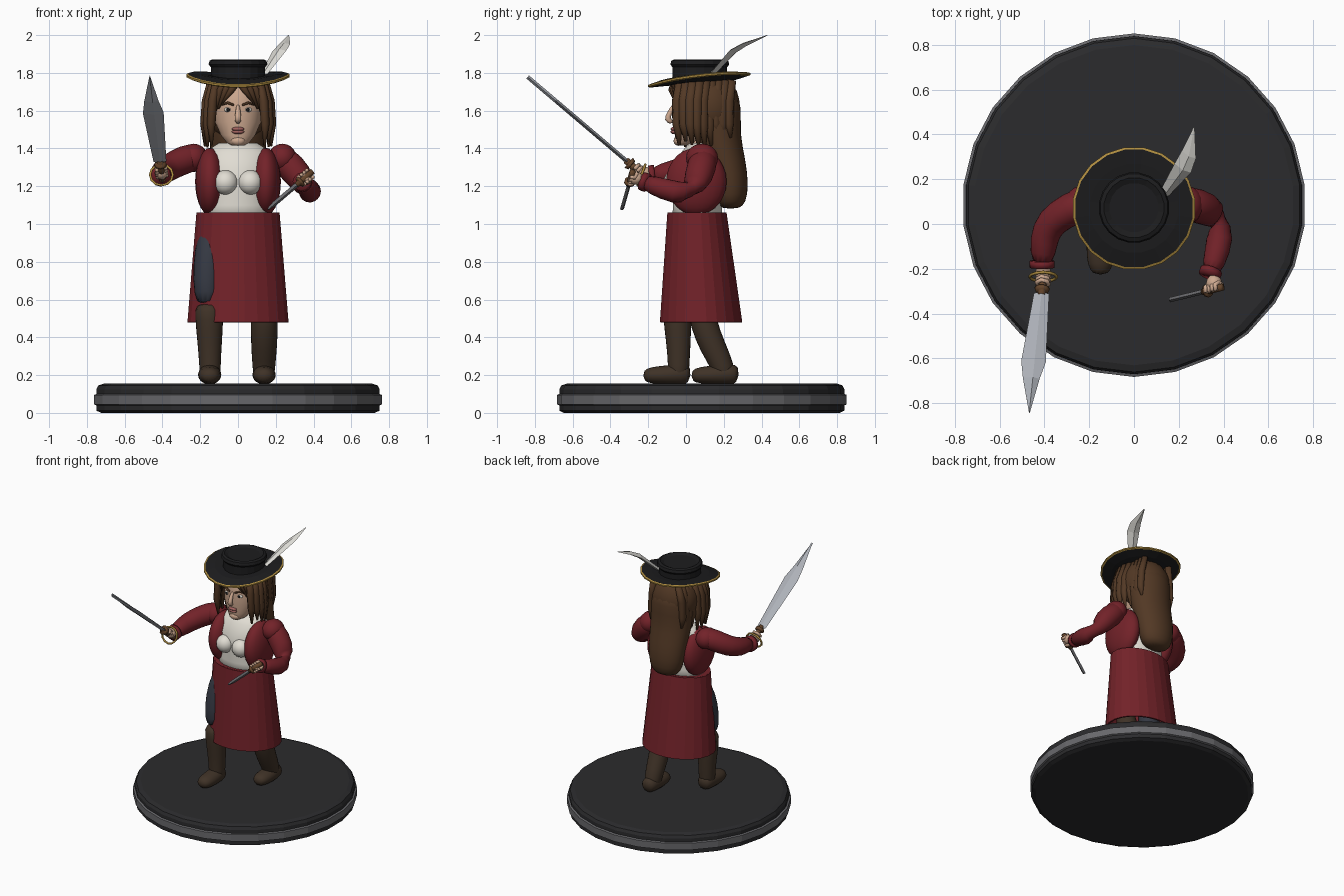
import bpy, bmesh, random
from math import sin, cos, pi, radians
from mathutils import Vector, Matrix

if "Cube" in bpy.data.objects:
    bpy.data.objects.remove(bpy.data.objects["Cube"])

random.seed(4)
MATS = {}
COL = dict(red=(.17, .016, .022), white=(.75, .72, .65), skin=(.62, .40, .28), hair=(.085, .04, .018),
           boot=(.05, .032, .02), blue=(.035, .04, .055), black=(.012, .012, .013), dark=(.024, .024, .026),
           gold=(.42, .26, .05), wood=(.13, .06, .025), steel=(.42, .44, .48), grey=(.14, .14, .15),
           lip=(.35, .12, .11), feather=(.72, .71, .67))


def finish(name, bm, mat, smooth=True, sub=0):
    bmesh.ops.recalc_face_normals(bm, faces=bm.faces[:])
    me = bpy.data.meshes.new(name)
    bm.to_mesh(me)
    bm.free()
    ob = bpy.data.objects.new(name, me)
    bpy.context.collection.objects.link(ob)
    if mat not in MATS:
        MATS[mat] = bpy.data.materials.new(mat)
        MATS[mat].diffuse_color = (*COL[mat], 1)
    me.materials.append(MATS[mat])
    for p in me.polygons:
        p.use_smooth = smooth
    if sub:
        ob.modifiers.new("soft", "SUBSURF").levels = sub
        ob.modifiers["soft"].render_levels = sub
    return ob


def skin_rings(bm, rings, cap=True, loop=False):
    vs = [[bm.verts.new(p) for p in r] for r in rings]
    n = len(vs[0])
    pairs = list(zip(vs, vs[1:])) + ([(vs[-1], vs[0])] if loop else [])
    for a, b in pairs:
        for i in range(n):
            bm.faces.new((a[i], a[(i + 1) % n], b[(i + 1) % n], b[i]))
    if cap and not loop:
        bm.faces.new(vs[0])
        bm.faces.new(vs[-1])


def tube(name, path, radii, mat, n=12, ref=(1, 0, 0), smooth=True, sub=1, loop=False):
    """Sweep an ellipse (radius or (ru, rv)) along a path."""
    P = [Vector(p) for p in path]
    rings = []
    for i, p in enumerate(P):
        if loop:
            t = P[(i + 1) % len(P)] - P[i - 1]
        else:
            t = P[min(i + 1, len(P) - 1)] - P[max(i - 1, 0)]
        t.normalize()
        u = Vector(ref)
        u = (u - t * u.dot(t)).normalized()
        v = t.cross(u)
        r = radii[i] if isinstance(radii, list) else radii
        ru, rv = r if isinstance(r, tuple) else (r, r)
        rings.append([p + u * ru * cos(2 * pi * k / n) + v * rv * sin(2 * pi * k / n) for k in range(n)])
    bm = bmesh.new()
    skin_rings(bm, rings, loop=loop)
    return finish(name, bm, mat, smooth, sub)


def loft(name, rows, mat, n=24, smooth=False, cap=True, sub=0):
    """Stack of horizontal ellipses: (z, rx, ry, cy)."""
    bm = bmesh.new()
    skin_rings(bm, [[(rx * cos(2 * pi * (k + .5) / n), cy + ry * sin(2 * pi * (k + .5) / n), z)
                     for k in range(n)] for z, rx, ry, cy in rows], cap)
    return finish(name, bm, mat, smooth, sub)


def ball(name, c, r, mat, n=16, m=10):
    bm = bmesh.new()
    bmesh.ops.create_uvsphere(bm, u_segments=n, v_segments=m, radius=1,
                              matrix=Matrix.Translation(c) @ Matrix.Diagonal((*r, 1)))
    return finish(name, bm, mat)


# Round plinth with grey band
CY = .084
loft("plinth", [(0, .73, .73, CY), (.012, .755, .755, CY), (.125, .755, .755, CY),
                (.145, .745, .745, CY), (.155, .715, .715, CY)], "dark", 26)
loft("plinth_band", [(.04, .755, .755, CY), (.045, .767, .767, CY), (.095, .767, .767, CY),
                     (.10, .755, .755, CY)], "grey", 26)

# Legs: trousers, boots and feet
tube("front_trouser", [(-.12, .04, 1.0), (-.155, -.005, .85), (-.165, -.035, .7), (-.16, -.05, .56)],
     [.075, .082, .078, .065], "blue")
tube("rear_trouser", [(.11, .07, 1.0), (.13, .07, .8), (.14, .075, .55)], [.08, .08, .065], "blue")
tube("front_boot", [(-.155, -.05, .59), (-.152, -.046, .5), (-.15, -.04, .38), (-.148, -.038, .25),
                    (-.148, -.042, .155)], [.076, .078, .068, .058, .058], "boot")
tube("rear_boot", [(.14, .075, .59), (.14, .09, .48), (.138, .14, .35), (.137, .2, .24), (.137, .21, .155)],
     [.072, .075, .072, .062, .055], "boot")
for name, x, y in (("front_foot", -.15, -.1), ("rear_foot", .138, .155)):
    tube(name, [(x, y + .125, .2), (x, y + .08, .208), (x, y, .2), (x, y - .08, .2), (x, y - .128, .195)],
         [(.045, .045), (.06, .06), (.066, .052), (.062, .047), (.035, .03)], "boot")

# Long faceted skirt, open below
sk = loft("skirt", [(.48, .27, .22, .08), (1.06, .222, .158, .058)], "red", 24, cap=False)
sol = sk.modifiers.new("cloth", "SOLIDIFY")
sol.thickness = .01
loft("skirt_top", [(1.045, .215, .15, .058), (1.06, .215, .15, .058)], "red", 24)

# Shirt, bust and collar
loft("shirt", [(1.02, .19, .135, .06), (1.1, .17, .13, .06), (1.2, .17, .14, .06), (1.3, .185, .135, .065),
               (1.38, .18, .105, .08), (1.43, .1, .075, .09)], "white", 20, True)
for s in (-1, 1):
    ball("bust", (s * .065, -.055, 1.22), (.065, .065, .065), "white")
    ball("jacket_side", (s * .148, .055, 1.225), (.079, .16, .178), "red", 20, 14)
    ball("shoulder_puff", (s * .235, .085, 1.35), (.075, .085, .075), "red")
tube("neck", [(0, .085, 1.36), (0, .075, 1.5)], [.062, .055], "skin", sub=0)

# Sleeves and cuffs
Z = (0, 0, 1)
tube("sword_sleeve", [(-.2, .1, 1.36), (-.28, .07, 1.345), (-.375, .01, 1.295), (-.405, -.07, 1.27),
                      (-.41, -.19, 1.255)], [.075, .08, .074, .068, .05], "red", ref=Z)
tube("dagger_sleeve", [(.2, .1, 1.37), (.28, .085, 1.31), (.36, .05, 1.2), (.39, -.01, 1.155),
                       (.375, -.12, 1.185), (.338, -.23, 1.225)],
     [.075, .082, .076, .07, .06, .045], "red", ref=(0, 1, .6))
tube("sword_cuff", [(-.41, -.165, 1.257), (-.41, -.195, 1.254)], .056, "red", ref=Z, sub=0)
tube("dagger_cuff", [(.346, -.205, 1.217), (.336, -.232, 1.227)], .05, "red", ref=Z, sub=0)

# Sword: blade outline, grip and hand ring
D = Vector((-.055, -.53, .45)).normalized()
W = Vector((1, -.06, .05))
W = (W - D * W.dot(D)).normalized()
B = Vector((-.412, -.31, 1.33))


def blade(name, base, d, w, prof, mat, th):
    nrm = d.cross(w).normalized() * th
    bm = bmesh.new()
    skin_rings(bm, [[base + d * t + w * a, base + d * t + nrm, base + d * t + w * b, base + d * t - nrm]
                    for t, a, b in prof])
    return finish(name, bm, mat, False)


blade("sword_blade", B, D, W, [(0, -.035, .033), (.4, -.06, .05), (.5, -.045, .03), (.695, -.003, .003)], "steel", .011)
tube("sword_grip", [B + D * .01, B - D * .15], .018, "wood", 8, ref=Z, sub=0)
tube("sword_guard", [B - D * .01, B - D * .03], [(.035, .028), (.028, .035)], "wood", 8, ref=Z, sub=0)
H = B - D * .085
tube("hand_ring", [(H.x + .06 * cos(a), H.y + .01 + .02 * sin(a), H.z - .015 + .055 * sin(a))
                   for a in [2 * pi * k / 12 for k in range(12)]], .007, "gold", 6, ref=(0, 1, 0), sub=0, loop=True)

# Dagger
G = Vector((.32, -.3, 1.215))
E = Vector((-.165, -.04, -.14)).normalized()
blade("dagger_blade", G, E, E.cross(Vector((0, 1, .3))).normalized(),
      [(0, -.013, .013), (.17, -.013, .013), (.215, -.006, .006)], "grey", .011)
tube("dagger_grip", [G + E * .015, G - E * .1], .016, "wood", 8, ref=Z, sub=0)
tube("dagger_guard", [G - E * .005, G - E * .02], .03, "wood", 8, ref=Z, sub=0)

# Hands with curled fingers
for name, c, d in (("sword", H, D), ("dagger", G - E * .05, E)):
    palm = c + Vector((0, .025, -.005))
    ball(name + "_palm", palm, (.036, .04, .034), "skin", 12, 8)
    side = d.cross(Vector((0, 1, .2))).normalized()
    fwd = side.cross(d).normalized()
    for k in range(4):
        o = c + d * (.028 - .019 * k)
        tube(name + "_finger", [o + (side * cos(a) + fwd * sin(a)) * .027 for a in (-.6, .4, 1.4, 2.4, 3.4)],
             .0105, "skin", 6, ref=d, sub=0)

# Head and face
loft("head", [(1.415, .03, .03, -.02), (1.43, .06, .055, -.002), (1.47, .092, .09, .03), (1.54, .122, .12, .05),
              (1.62, .13, .128, .06), (1.7, .122, .13, .065), (1.77, .08, .09, .07)], "skin", 20, True)
tube("nose", [(0, -.062, 1.635), (0, -.085, 1.59), (0, -.104, 1.553), (0, -.07, 1.535)],
     [.01, .015, .021, .014], "skin", 8, sub=1)
ball("chin", (0, -.04, 1.44), (.04, .026, .026), "skin", 12, 8)
for z, r in ((1.503, .011), (1.488, .012)):
    ball("lip", (0, -.064, z), (.034, .018, r), "lip", 12, 6)
for s in (-1, 1):
    ball("eye", (s * .052, -.05, 1.605), (.022, .014, .013), "white", 10, 6)
    ball("pupil", (s * .052, -.062, 1.605), (.009, .005, .01), "black", 8, 6)
    tube("eyebrow", [(s * .022, -.068, 1.63), (s * .055, -.062, 1.642), (s * .088, -.04, 1.63)],
         [.006, .007, .004], "hair", 6, ref=Z, sub=0)

# Hair: cap, long fall down the back, side locks
ball("hair_cap", (0, .125, 1.62), (.172, .16, .19), "hair", 20, 14)
tube("back_hair", [(0, .14, 1.72), (0, .155, 1.6), (0, .17, 1.45), (0, .215, 1.32), (0, .235, 1.2),
                   (0, .235, 1.11), (0, .235, 1.08)],
     [(.15, .13), (.165, .145), (.155, .12), (.145, .105), (.135, .1), (.115, .085), (.06, .045)], "hair", 16)
for s in (-1, 1):
    for k in range(9):
        a = k / 8
        y = -.045 + .27 * a
        x = s * (.135 + .035 * sin(pi * min(1, a * 1.6)) - .03 * max(0, a - .6))
        low = 1.40 + random.uniform(0, .07)
        tube("side_lock", [(x * .85, y + .015, 1.76), (x, y, 1.65), (x * 1.06, y, 1.53), (x * 1.04, y + .01, low)],
             [(.02, .026), (.026, .03), (.024, .028), (.006, .008)], "hair", 7, sub=0)
    for k in range(4):
        tube("fringe_lock", [(s * .03 * k, -.06 + .006 * k, 1.76), (s * (.035 + .03 * k), -.075 + .01 * k, 1.71),
                             (s * (.085 + .02 * k), -.052 + .01 * k, 1.64 - .03 * k)],
             [.02, .018, .006], "hair", 7, sub=0)

# Hat: curled brim, gold edge, crown
HY, N = .07, 20


def brim_z(a, f):
    return 1.752 + f * f * (.035 * cos(a) ** 2 + .022 * sin(a) - .0 + .022 * max(0, sin(a)))


def brim_ring(r, dz):
    return [(r * cos(a), HY + r * sin(a), brim_z(a, r / .27) + dz) for a in [2 * pi * (k + .5) / N for k in range(N)]]


bm = bmesh.new()
skin_rings(bm, [brim_ring(.1, -.012), brim_ring(.2, -.012), brim_ring(.265, -.01), brim_ring(.265, .008),
                brim_ring(.2, .022), brim_ring(.1, .025)])
finish("hat_brim", bm, "black", False)
tube("hat_trim", brim_ring(.265, -.001), (.009, .012), "gold", 6, ref=Z, smooth=False, sub=0, loop=True)
loft("hat_crown", [(1.74, .145, .147, .073), (1.83, .145, .147, .073), (1.845, .158, .158, .073),
                   (1.865, .152, .152, .073), (1.872, .135, .135, .073), (1.86, .11, .11, .073)], "black", 20)

# Bent feather
bm = bmesh.new()
w = Vector((.8, -.45, .05)).normalized()
nr = Vector((0, -.02, .022))
skin_rings(bm, [[p + w * h, p + nr * f, p - w * h, p - nr * f] for p, h, f in (
    (Vector((.135, .135, 1.79)), .022, .4), (Vector((.218, .25, 1.915)), .042, .5),
    (Vector((.245, .31, 1.95)), .036, .4), (Vector((.268, .43, 1.999)), .003, .04))])
finish("hat_feather", bm, "feather", False)

for m in bpy.data.materials:
    if m.users and not m.is_grease_pencil:
        m.use_nodes = True
        m.node_tree.nodes["Principled BSDF"].inputs["Base Color"].default_value = m.diffuse_color
